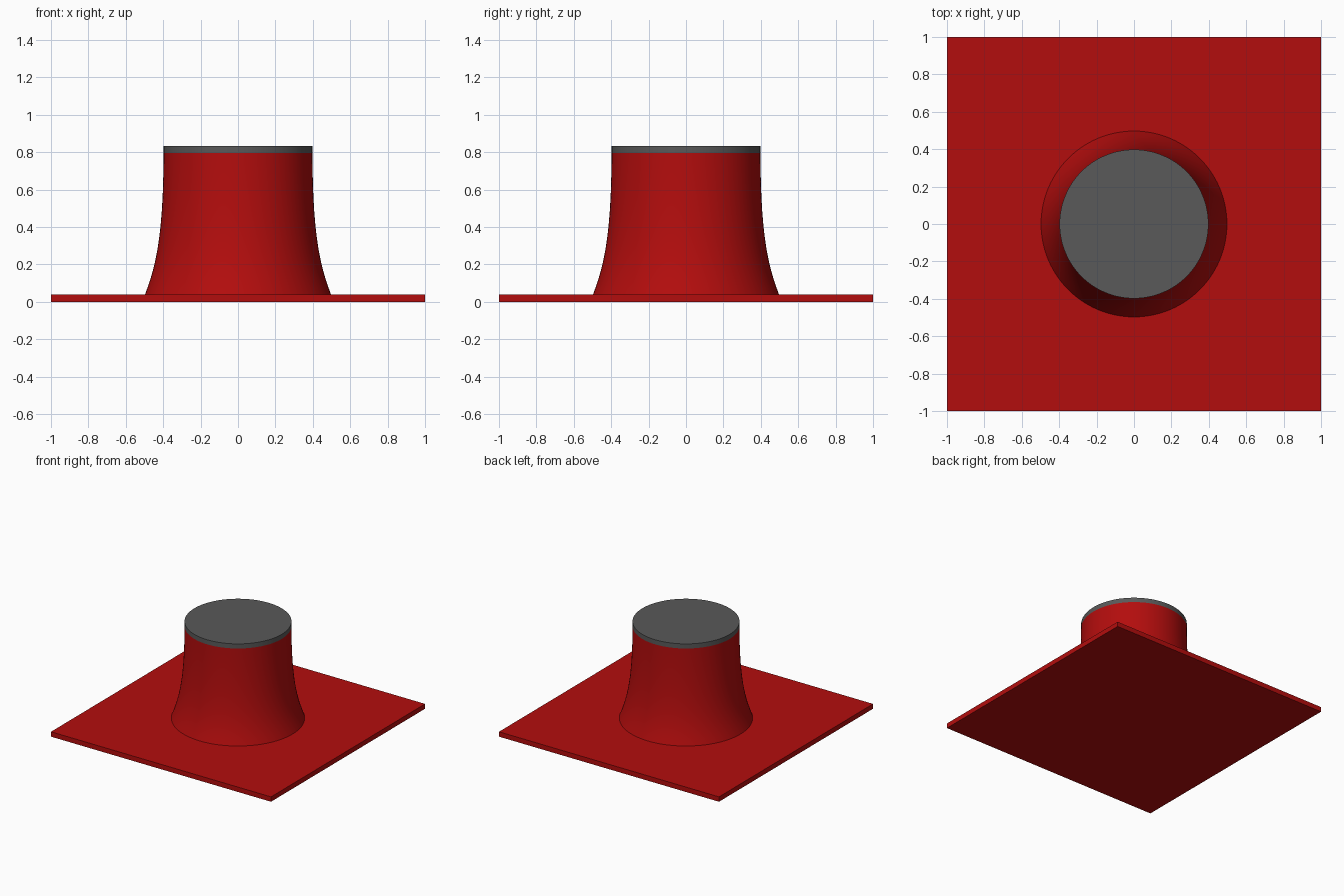
import bpy, bmesh, math
from mathutils import Vector
from mathutils.geometry import interpolate_bezier

if "Cube" in bpy.data.objects:
    bpy.data.objects.remove(bpy.data.objects["Cube"])


def material(name, rgb):
    m = bpy.data.materials.new(name)
    m.diffuse_color = (*rgb, 1)
    m.use_nodes = True
    m.node_tree.nodes["Principled BSDF"].inputs["Base Color"].default_value = m.diffuse_color
    return m


red = material("red", (0.45, 0.004, 0.004))
dark_grey = material("dark_grey", (0.1, 0.1, 0.1))


def smooth(ob):
    bpy.ops.object.select_all(action='DESELECT')
    ob.select_set(True)
    bpy.context.view_layer.objects.active = ob
    bpy.ops.object.shade_smooth_by_angle(angle=math.radians(30))


def lathe(name, profile, mat, sides=96):
    """Revolve a list of (radius, z) around the z axis and close both ends."""
    bm = bmesh.new()
    rings = [[bm.verts.new((r * math.cos(2 * math.pi * i / sides),
                            r * math.sin(2 * math.pi * i / sides), z))
              for i in range(sides)] for r, z in profile]
    for a, b in zip(rings, rings[1:]):
        for i in range(sides):
            j = (i + 1) % sides
            bm.faces.new((a[i], a[j], b[j], b[i]))
    bm.faces.new(rings[0][::-1])
    bm.faces.new(rings[-1])
    me = bpy.data.meshes.new(name)
    bm.to_mesh(me)
    bm.free()
    me.materials.append(mat)
    ob = bpy.data.objects.new(name, me)
    bpy.context.collection.objects.link(ob)
    smooth(ob)
    return ob


# Thin square base plate
bpy.ops.mesh.primitive_cube_add(size=1, location=(0, 0, 0.02))
plate = bpy.context.object
plate.name = "base_plate"
plate.scale = (2, 2, 0.04)
bpy.ops.object.transform_apply(location=False, rotation=False, scale=True)
plate.data.materials.append(red)

# Column flaring out towards the plate
curve = interpolate_bezier(Vector((0.497, 0.04)), Vector((0.445, 0.18)),
                           Vector((0.399, 0.33)), Vector((0.398, 0.795)), 20)
lathe("flared_column", [(p.x, p.y) for p in curve], red)

# Grey disc on top
lathe("top_disc", [(0.398, 0.795), (0.398, 0.833)], dark_grey)
